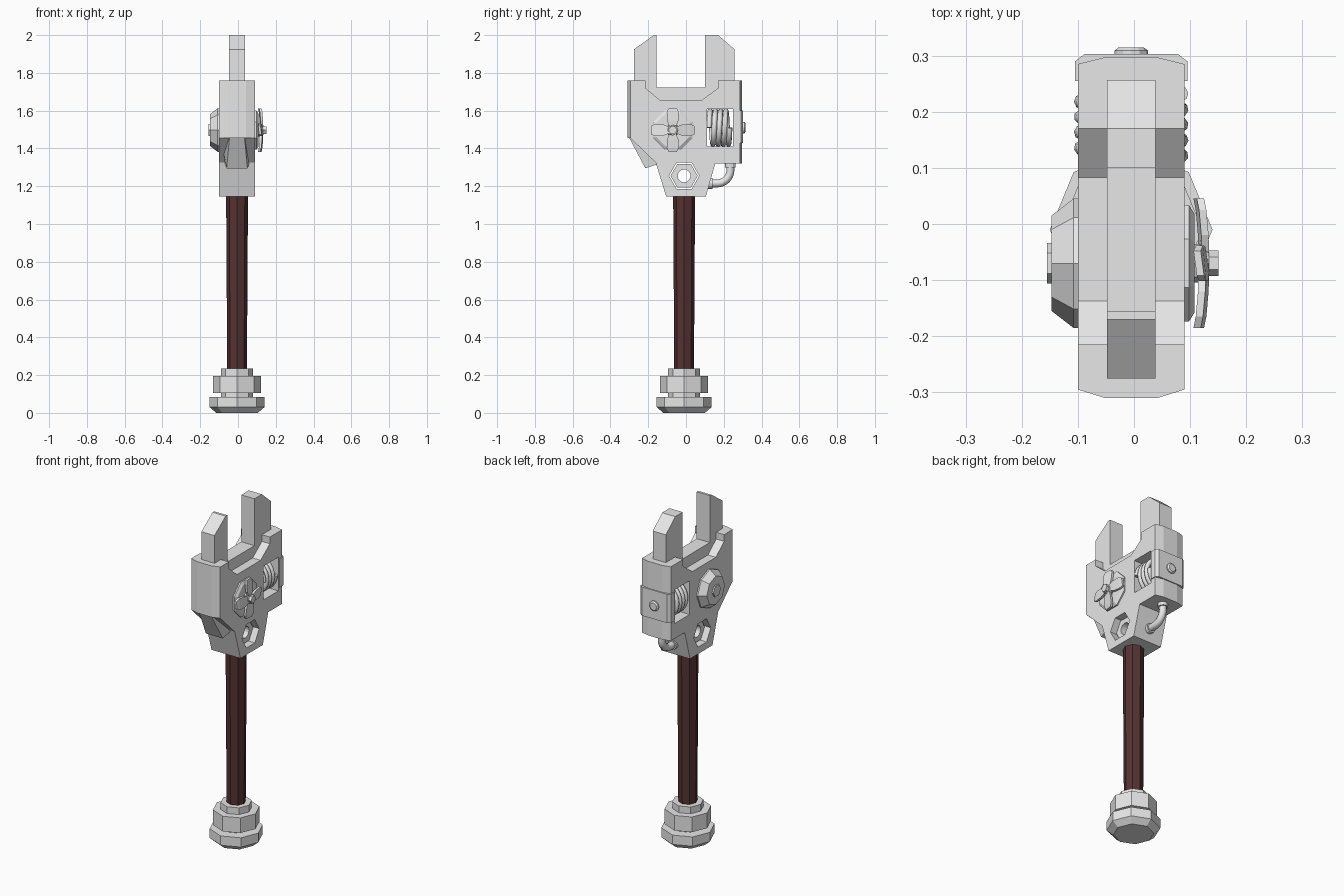
import bpy, bmesh, math
from mathutils import Vector

old = bpy.data.objects.get("Cube")
if old:
    bpy.data.objects.remove(old, do_unlink=True)


def material(name, rgb):
    m = bpy.data.materials.new(name)
    m.use_nodes = True
    m.diffuse_color = (*rgb, 1)
    m.node_tree.nodes["Principled BSDF"].inputs["Base Color"].default_value = (*rgb, 1)
    return m


STEEL = material("pale_steel", (0.8, 0.8, 0.8))
GRIP = material("dark_red_wood", (0.09, 0.032, 0.032))
CX, CY = -0.005, -0.01      # centre line of the shaft
HALF = 0.095                # half thickness of the head


def loft(name, rings, mat=STEEL):
    """Closed solid through rings of equal point count."""
    bm = bmesh.new()
    loops = [[bm.verts.new(p) for p in ring] for ring in rings]
    n = len(loops[0])
    for a, b in zip(loops, loops[1:]):
        for i in range(n):
            j = (i + 1) % n
            bm.faces.new((a[i], a[j], b[j], b[i]))
    bm.faces.new(loops[0][::-1])
    bm.faces.new(loops[-1])
    bmesh.ops.recalc_face_normals(bm, faces=bm.faces)
    me = bpy.data.meshes.new(name)
    bm.to_mesh(me)
    bm.free()
    me.materials.append(mat)
    ob = bpy.data.objects.new(name, me)
    bpy.context.collection.objects.link(ob)
    return ob


def side_prism(name, yz, half):
    return loft(name, [[(CX + s * half, y, z) for y, z in yz] for s in (-1, 1)])


def plan_prism(name, xy, z0, z1):
    return loft(name, [[(x, y, z) for x, y in xy] for z in (z0, z1)])


def turned(name, axis, centre, steps, sides=8, mat=STEEL, turn=0.0):
    """Faceted turned part: steps are (offset along axis, radius)."""
    rings = []
    for d, r in steps:
        ring = []
        for i in range(sides):
            a = math.tau * i / sides + turn
            u, v = r * math.cos(a), r * math.sin(a)
            p = {"x": (d, u, v), "y": (u, d, v), "z": (u, v, d)}[axis]
            ring.append(Vector(p) + Vector(centre))
        rings.append(ring)
    return loft(name, rings, mat)


def cut(ob, cutter):
    mod = ob.modifiers.new("cut", "BOOLEAN")
    mod.operation = "DIFFERENCE"
    mod.solver = "EXACT"
    mod.object = cutter
    bpy.context.view_layer.objects.active = ob
    bpy.ops.object.modifier_apply(modifier=mod.name)
    bpy.data.objects.remove(cutter, do_unlink=True)


def tube(name, points, radius):
    cu = bpy.data.curves.new(name, "CURVE")
    cu.dimensions = "3D"
    cu.bevel_depth = radius
    cu.bevel_resolution = 2
    cu.use_fill_caps = True
    sp = cu.splines.new("POLY")
    sp.points.add(len(points) - 1)
    for q, p in zip(sp.points, points):
        q.co = (*p, 1)
    sp.use_smooth = True
    cu.materials.append(STEEL)
    ob = bpy.data.objects.new(name, cu)
    bpy.context.collection.objects.link(ob)


# Shaft and pommel
turned("handle", "z", (CX, CY, 0), [(0.2, 0.052), (1.16, 0.058)], mat=GRIP)
turned("pommel", "z", (CX, CY, 0),
       [(0, 0.11), (0.03, 0.145), (0.085, 0.145), (0.085, 0.085), (0.105, 0.085),
        (0.105, 0.127), (0.195, 0.127), (0.195, 0.085), (0.235, 0.085)])

# Head body with a hexagonal opening and a coil window
body = side_prism("head_body", [
    (-0.295, 1.76), (-0.295, 1.455), (-0.16, 1.325), (-0.105, 1.145), (0.105, 1.145),
    (0.155, 1.32), (0.285, 1.32), (0.285, 1.76), (0.17, 1.76), (0.17, 1.72),
    (0.083, 1.655), (-0.137, 1.655), (-0.215, 1.72), (-0.215, 1.76)], HALF)
NUT = (CX, CY, 1.255)
cut(body, turned("hex_cutter", "x", NUT, [(-0.2, 0.08), (0.2, 0.08)], 6))
cut(body, side_prism("window_cutter",
                     [(0.11, 1.41), (0.25, 1.41), (0.25, 1.61), (0.11, 1.61)], 0.2))

# Chamfered faces at the front and back of the head
for name, y, out, z0 in (("front_face", -0.295, -0.015, 1.455), ("back_face", 0.285, 0.012, 1.32)):
    plan_prism(name, [(CX - HALF, y), (CX - 0.047, y + out),
                      (CX + 0.047, y + out), (CX + HALF, y)], z0, 1.76)

# Tapered brace under the front face
loft("front_brace", [
    [(CX - 0.085, -0.2, 1.455), (CX - 0.04, -0.3, 1.455),
     (CX + 0.04, -0.3, 1.455), (CX + 0.085, -0.2, 1.455)],
    [(CX - 0.065, -0.14, 1.32), (CX - 0.055, -0.215, 1.295),
     (CX + 0.055, -0.215, 1.295), (CX + 0.065, -0.14, 1.32)]])

# Jaw with two prongs
side_prism("jaw", [
    (-0.275, 1.6), (-0.275, 1.925), (-0.17, 2.0), (-0.155, 2.0), (-0.155, 1.722),
    (0.1, 1.722), (0.1, 2.0), (0.17, 2.0), (0.257, 1.925), (0.257, 1.64), (0.1, 1.62)], 0.043)

# Nut inside the hexagonal opening
nut = turned("hex_nut", "x", NUT, [(-0.06, 0.072), (0.06, 0.072)], 6)
cut(nut, turned("bore_cutter", "x", NUT, [(-0.2, 0.034), (0.2, 0.034)], 16))

# Coil in the window
coil = []
for i in range(4 * 24 + 1):
    a = math.tau * i / 24
    coil.append((CX + 0.088 * math.cos(a), 0.122 + 0.0275 * i / 24, 1.51 + 0.088 * math.sin(a)))
tube("coil", coil, 0.014)

# Wrapped plate and bolt on the back
plan_prism("back_plate", [(CX - 0.1, 0.255), (CX - 0.1, 0.29), (CX - 0.083, 0.303),
                          (CX + 0.083, 0.303), (CX + 0.1, 0.29), (CX + 0.1, 0.255)], 1.43, 1.6)
turned("back_bolt", "y", (CX, 0, 1.51), [(0.29, 0.03), (0.309, 0.03), (0.315, 0.022)], 12)

# Bent pipe with end collars
bend = [(CX, 0.235, 1.35)]
for i in range(9):
    a = math.pi / 2 * i / 8
    bend.append((CX, 0.165 + 0.07 * math.cos(a), 1.285 - 0.07 * math.sin(a)))
bend.append((CX, 0.1, 1.215))
tube("pipe", bend, 0.021)
turned("pipe_top_collar", "z", (CX, 0.235, 0), [(1.3, 0.028), (1.33, 0.028)], 12)
turned("pipe_end_collar", "y", (CX, 0, 1.215), [(0.1, 0.029), (0.14, 0.029)], 12)

# Octagonal boss on the right side
HUB = (0, -0.07, 1.497)
turned("right_boss", "x", HUB, [(-0.08, 0.115), (-0.108, 0.115), (-0.147, 0.085)])
turned("right_boss_cap", "x", HUB, [(-0.14, 0.036), (-0.155, 0.036)], 6)

# Fan on the left side: backing disc, four dished blades, hub
turned("fan_disc", "x", HUB, [(0.08, 0.112), (0.098, 0.112), (0.108, 0.095)], 8, turn=math.pi / 8)
for k in range(4):
    a = k * math.pi / 2
    out = Vector((0, math.cos(a), math.sin(a)))
    across = Vector((0, -math.sin(a), math.cos(a)))
    rings = []
    for r, w, x in ((0.01, 0.014, 0.118), (0.05, 0.03, 0.117), (0.095, 0.032, 0.113), (0.115, 0.022, 0.109)):
        mid = Vector(HUB) + out * r
        rings.append([mid + across * s * w + Vector((x + t + s * 0.003, 0, 0))
                      for s, t in ((-1, 0), (1, 0), (1, 0.013), (-1, 0.013))])
    loft("fan_blade_%d" % (k + 1), rings)
turned("fan_hub", "x", HUB, [(0.09, 0.034), (0.122, 0.034), (0.134, 0.026)], 8)
turned("fan_bolt", "x", HUB, [(0.12, 0.023), (0.151, 0.023)], 6)
